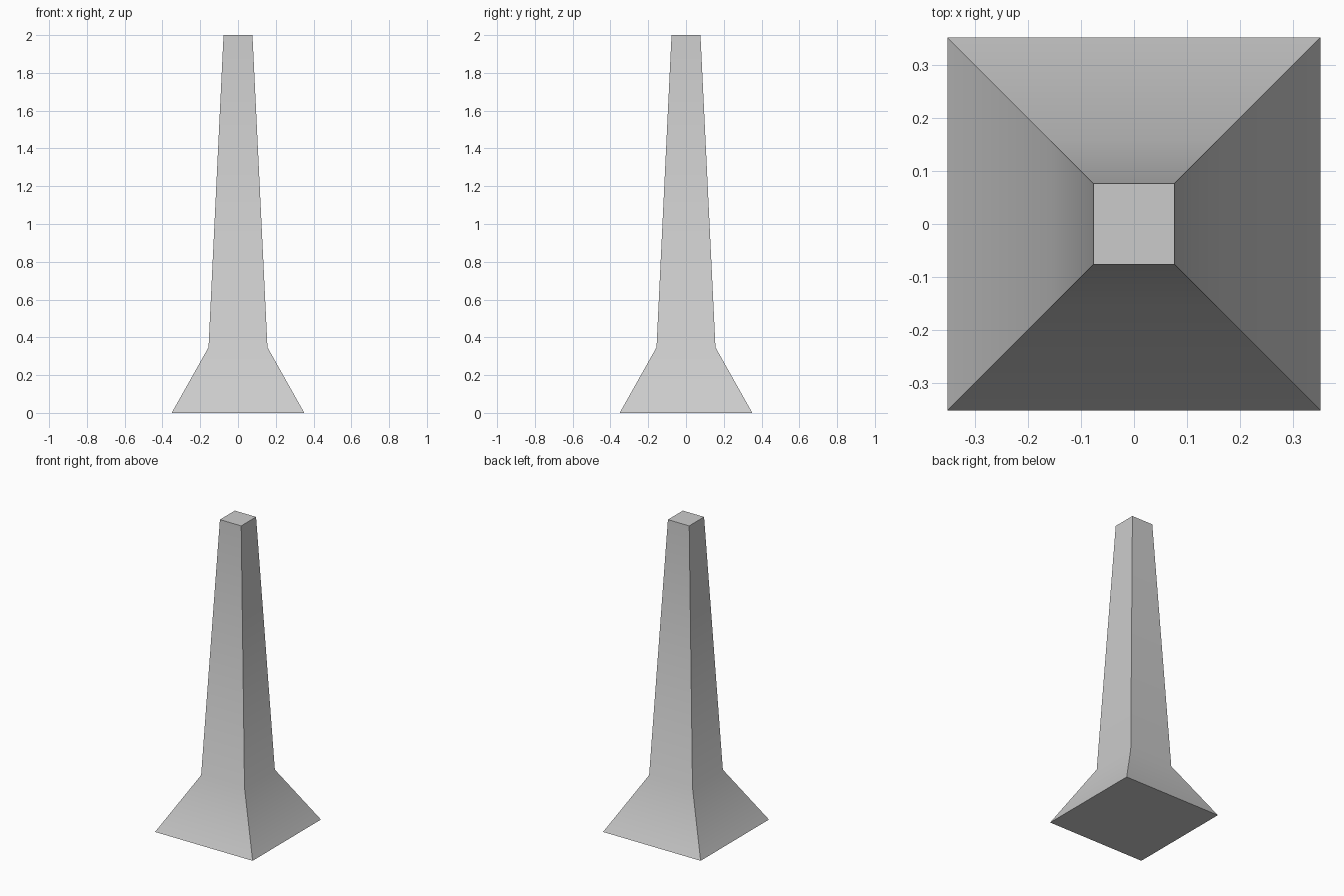
import bpy, bmesh

if "Cube" in bpy.data.objects:
    bpy.data.objects.remove(bpy.data.objects["Cube"])

# Square cross-sections from bottom to top: (half width, height)
PROFILE = [(0.351, 0.0), (0.156, 0.347), (0.0765, 2.0)]

# Flared foot and tapering shaft as one lofted pillar
bm = bmesh.new()
rings = [[bm.verts.new((sx * h, sy * h, z))
          for sx, sy in ((-1, -1), (1, -1), (1, 1), (-1, 1))]
         for h, z in PROFILE]
for low, high in zip(rings, rings[1:]):
    for i in range(4):
        j = (i + 1) % 4
        bm.faces.new((low[i], low[j], high[j], high[i]))

# Base and top caps
bm.faces.new(rings[0][::-1])
bm.faces.new(rings[-1])

mesh = bpy.data.meshes.new("tapered_pillar")
bm.to_mesh(mesh)
bm.free()
pillar = bpy.data.objects.new("tapered_pillar", mesh)
bpy.context.collection.objects.link(pillar)

# Smooth the soft bend, keep the corners sharp
bpy.context.view_layer.objects.active = pillar
pillar.select_set(True)
bpy.ops.object.shade_smooth_by_angle()
